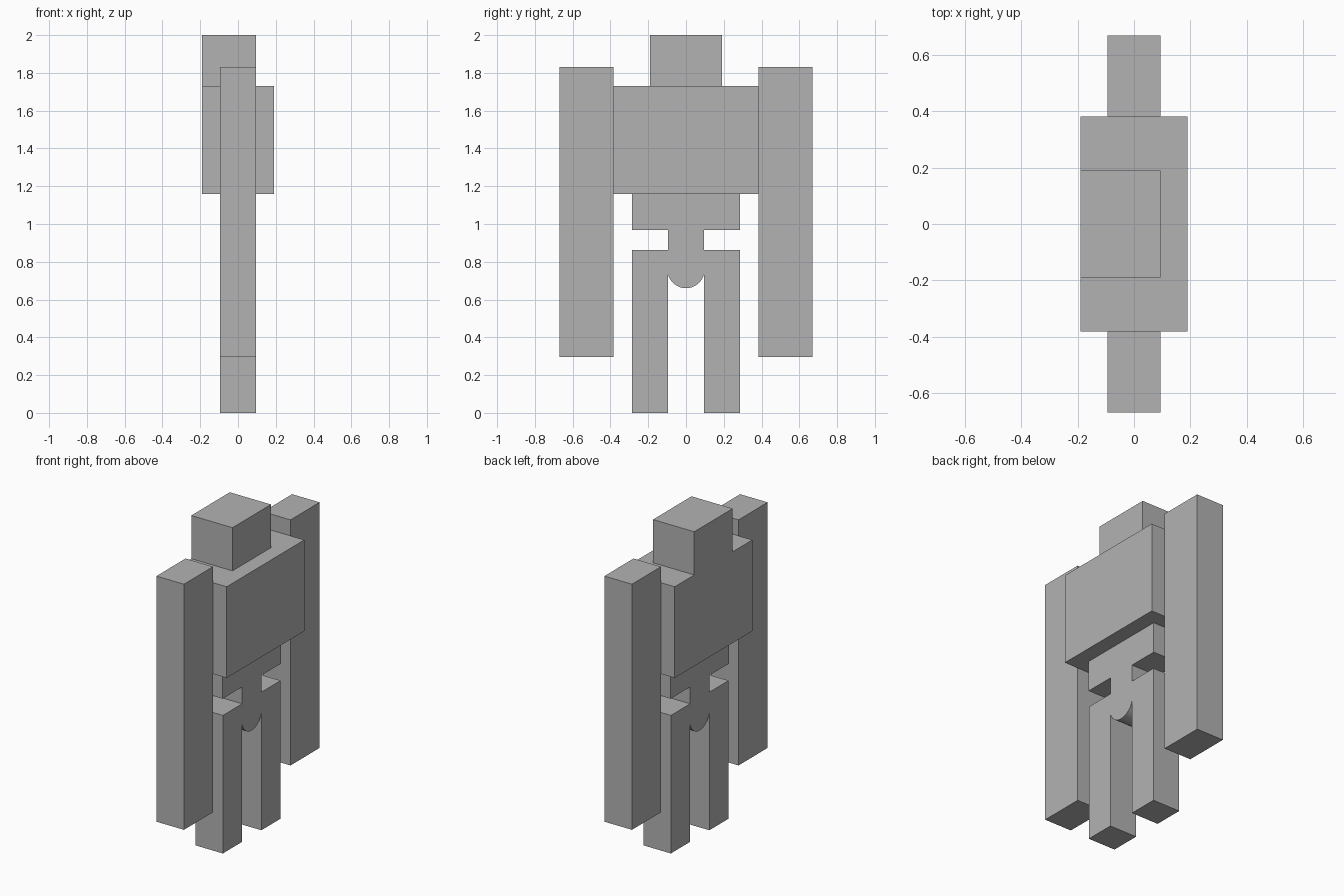
import bpy
import bmesh
from math import asin, cos, sin

cube = bpy.data.objects.get("Cube")
if cube:
    bpy.data.objects.remove(cube, do_unlink=True)

grey = bpy.data.materials.new("plain grey")
grey.use_nodes = True
colour = (0.45, 0.45, 0.45, 1)
grey.diffuse_color = colour
grey.node_tree.nodes["Principled BSDF"].inputs["Base Color"].default_value = colour


def extrude_outline(name, outline, x0, x1):
    """Solid made from a closed (y, z) outline pushed from x0 to x1."""
    bm = bmesh.new()
    face = bm.faces.new([bm.verts.new((x0, y, z)) for y, z in outline])
    result = bmesh.ops.extrude_face_region(bm, geom=[face])
    moved = [g for g in result["geom"] if isinstance(g, bmesh.types.BMVert)]
    bmesh.ops.translate(bm, verts=moved, vec=(x1 - x0, 0, 0))
    bmesh.ops.recalc_face_normals(bm, faces=bm.faces)
    mesh = bpy.data.meshes.new(name)
    bm.to_mesh(mesh)
    bm.free()
    mesh.materials.append(grey)
    obj = bpy.data.objects.new(name, mesh)
    bpy.context.collection.objects.link(obj)
    return obj


def block(name, x0, x1, y0, y1, z0, z1):
    return extrude_outline(name, [(y0, z0), (y1, z0), (y1, z1), (y0, z1)], x0, x1)


THIN = 0.095   # half depth of limbs and hips
WIDE = 0.19    # half depth of the torso

# Upper body
block("head", -WIDE, THIN, -0.19, 0.19, 1.73, 2.0)
block("torso", -WIDE, WIDE, -0.383, 0.383, 1.16, 1.73)

# Arms
block("front_arm", -THIN, THIN, -0.67, -0.383, 0.295, 1.83)
block("back_arm", -THIN, THIN, 0.383, 0.67, 0.295, 1.83)

# Waist, hips and legs in one outline, with a rounded crotch
radius, centre = 0.098, 0.758
sweep = asin(THIN / radius)
steps = 20
arc = [(radius * sin(a), centre - radius * cos(a))
       for a in (sweep * (1 - 2 * i / steps) for i in range(steps + 1))]
side = [(0.287, 1.16), (0.287, 0.968), (THIN, 0.968), (THIN, 0.863),
        (0.285, 0.863), (0.285, 0), (THIN, 0)]
mirrored = [(-y, z) for y, z in reversed(side)]
extrude_outline("waist_and_legs", side + arc + mirrored, -THIN, THIN)
